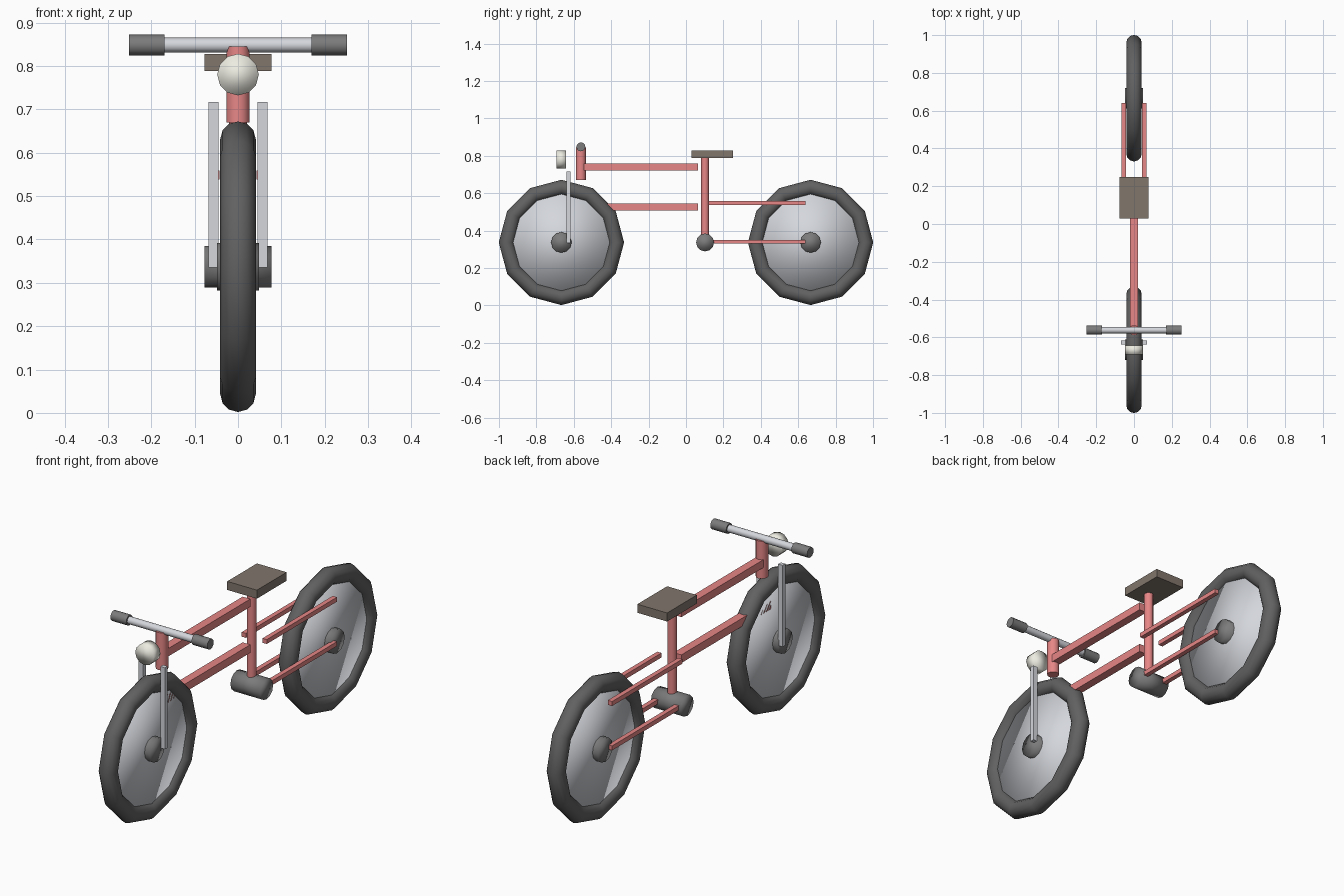
import bpy
from math import pi

if "Cube" in bpy.data.objects:
    bpy.data.objects.remove(bpy.data.objects["Cube"])

WHEEL_Y, AXLE_Z = 0.666, 0.337
SEAT_Y, STEER_Y = 0.102, -0.562


def material(name, rgb):
    m = bpy.data.materials.new(name)
    m.diffuse_color = (*rgb, 1)
    m.use_nodes = True
    m.node_tree.nodes["Principled BSDF"].inputs["Base Color"].default_value = m.diffuse_color
    return m


RED = material("red_paint", (0.80, 0.24, 0.24))
RUBBER = material("rubber", (0.12, 0.12, 0.12))
DARK = material("dark_metal", (0.20, 0.20, 0.20))
STEEL = material("steel", (0.66, 0.68, 0.72))
LEATHER = material("leather", (0.22, 0.18, 0.15))
CREAM = material("lamp_glass", (0.85, 0.84, 0.76))
ROT = {"x": (0, pi / 2, 0), "y": (pi / 2, 0, 0), "z": (0, 0, 0)}


def finish(name, mat, smooth=None):
    ob = bpy.context.object
    ob.name = name
    ob.data.materials.append(mat)
    bpy.ops.object.transform_apply(location=False, rotation=True, scale=True)
    if smooth == "all":
        bpy.ops.object.shade_smooth()
    elif smooth == "edges":
        bpy.ops.object.shade_smooth_by_angle(angle=pi / 4)
    return ob


def box(name, x, y, z, mat):
    """Box from (min, max) ranges."""
    r = (x, y, z)
    bpy.ops.mesh.primitive_cube_add(size=1, location=[(a + b) / 2 for a, b in r])
    bpy.context.object.scale = [b - a for a, b in r]
    return finish(name, mat)


def rod(name, axis, radius, length, centre, mat, sides=12, smooth="edges"):
    bpy.ops.mesh.primitive_cylinder_add(vertices=sides, radius=radius, depth=length,
                                        location=centre, rotation=ROT[axis])
    return finish(name, mat, smooth)


# Wheels: tyre, solid disc and hub
for label, y in (("front", -WHEEL_Y), ("rear", WHEEL_Y)):
    c = (0, y, AXLE_Z)
    bpy.ops.mesh.primitive_torus_add(major_segments=12, minor_segments=12, major_radius=0.294,
                                     minor_radius=0.041, location=c, rotation=ROT["x"])
    finish(label + "_tyre", RUBBER, "all")
    rod(label + "_wheel_disc", "x", 0.28, 0.04, c, STEEL, smooth="all")
    rod(label + "_hub", "x", 0.055, 0.096, c, DARK, smooth="all")

# Frame
rod("head_tube", "z", 0.027, 0.175, (0, STEER_Y, 0.7575), RED)
rod("seat_tube", "z", 0.021, 0.45, (0, SEAT_Y, 0.565), RED)
box("top_tube", (-0.02, 0.02), (-0.55, 0.063), (0.722, 0.759), RED)
box("down_tube", (-0.02, 0.02), (-0.60, 0.063), (0.507, 0.545), RED)
rod("crank_shell", "x", 0.048, 0.154, (0, SEAT_Y, AXLE_Z), DARK, smooth="all")

# Paired stays and fork legs
for side, s in (("right", 1), ("left", -1)):
    x = sorted((s * 0.043, s * 0.065))
    box(side + "_chain_stay", x, (0.12, 0.64), (0.330, 0.351), RED)
    box(side + "_seat_stay", x, (0.12, 0.64), (0.538, 0.559), RED)
    box(side + "_fork_leg", sorted((s * 0.045, s * 0.068)), (-0.638, -0.618), (0.335, 0.717), STEEL)
    rod(side + "_grip", "x", 0.024, 0.082, (s * 0.21, STEER_Y, 0.848), DARK)

# Handlebar, lamp and seat
rod("handlebar", "x", 0.017, 0.44, (0, STEER_Y, 0.848), STEEL)
rod("headlamp", "y", 0.048, 0.05, (0, -0.667, 0.78), CREAM, smooth="all")
box("seat", (-0.077, 0.077), (0.03, 0.25), (0.788, 0.828), LEATHER)
